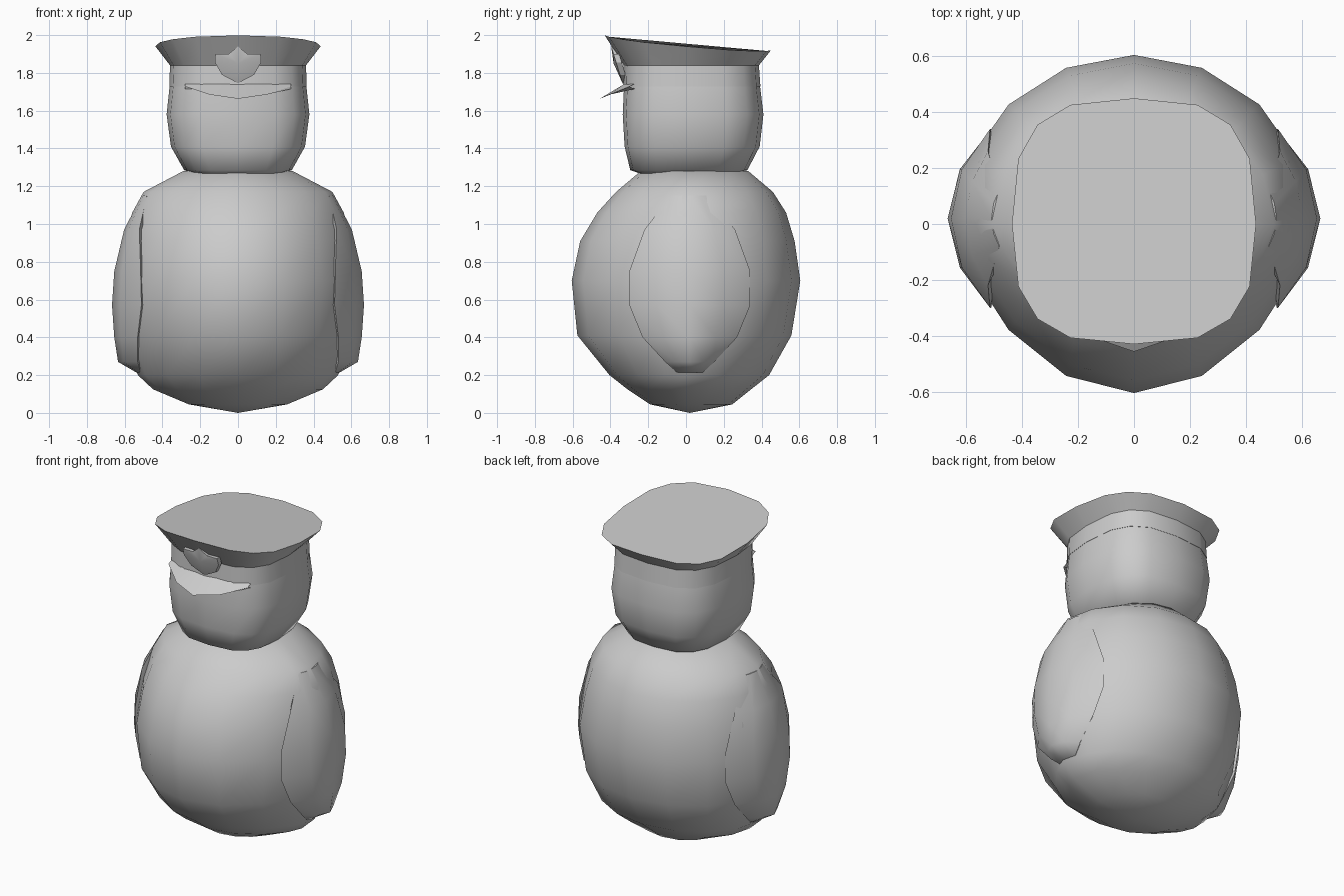
import bpy, bmesh
from math import sin, cos, pi, sqrt, radians

if "Cube" in bpy.data.objects:
    bpy.data.objects.remove(bpy.data.objects["Cube"])


def finish(name, bm, angle=40):
    bmesh.ops.recalc_face_normals(bm, faces=bm.faces)
    me = bpy.data.meshes.new(name)
    bm.to_mesh(me)
    bm.free()
    ob = bpy.data.objects.new(name, me)
    bpy.context.collection.objects.link(ob)
    bpy.ops.object.select_all(action='DESELECT')
    ob.select_set(True)
    bpy.context.view_layer.objects.active = ob
    bpy.ops.object.shade_smooth_by_angle(angle=radians(angle))
    return ob


def loft(name, rings, bottom=None, top=None, angle=40):
    """Skin closed rings; ends close to a tip point or with a flat face."""
    bm = bmesh.new()
    loops = [[bm.verts.new(p) for p in r] for r in rings]
    n = len(loops[0])
    for a, b in zip(loops, loops[1:]):
        for i in range(n):
            j = (i + 1) % n
            bm.faces.new((a[i], a[j], b[j], b[i]))
    for ring, tip in ((loops[0], bottom), (loops[-1], top)):
        if tip:
            v = bm.verts.new(tip)
            for i in range(n):
                bm.faces.new((ring[i], ring[(i + 1) % n], v))
        else:
            bm.faces.new(ring)
    return finish(name, bm, angle)


def spow(v, e):
    return (1 if v > 0 else -1) * abs(v) ** e


def section(z, rx, front, back, ex=1.0, ef=1.0, eb=1.0):
    """16-sided superellipse with separate front and back depth."""
    pts = []
    for i in range(16):
        a = 2 * pi * i / 16
        c = cos(a)
        y = -front * abs(c) ** ef if c > 0 else back * abs(c) ** eb
        pts.append((rx * spow(sin(a), ex), y, z))
    return pts


# Body: egg shape
body = [(.045, .26, .19, .245), (.125, .45, .31, .345), (.2, .53, .405, .44),
        (.41, .605, .575, .558), (.7, .635, .605, .605), (.91, .60, .56, .575),
        (1.06, .56, .47, .53), (1.17, .50, .37, .46), (1.28, .29, .24, .33)]
loft("body", [section(*r, ef=1.35) for r in body],
     bottom=(0, .02, 0), top=(0, .04, 1.3), angle=60)

# Arms: flippers hugging the sides, (z, ridge x, half width, body x)
arm = [(1.15, .51, .10, .50), (.97, .603, .24, .585), (.75, .655, .32, .63),
       (.57, .667, .32, .625), (.40, .655, .25, .60), (.27, .635, .13, .555),
       (.215, .54, .07, .53)]
for side, label in ((-1, "left_arm"), (1, "right_arm")):
    rings = []
    for z, x, w, bx in arm:
        edge = bx * sqrt(1 - (w / .58) ** 2) - .01
        mid = edge + (x - edge) * .72
        rings.append([(side * px, .02 + py, z) for px, py in
                      ((edge, -w), (mid, -w * .55), (x, 0), (mid, w * .55),
                       (edge, w), (edge - .08, 0))])
    loft(label, rings, angle=50)

# Head: rounded box
E = dict(ex=.68, ef=.68, eb=.68)
head = [(1.245, .15, .18, .18), (1.285, .285, .295, .325), (1.41, .355, .325, .39),
        (1.58, .378, .335, .41), (1.73, .362, .328, .392)]
loft("head", [section(*r, **E) for r in head], angle=60)

# Cap: straight band, flared crown, sloping top
crown = [(x, y, 1.96 - .09 * y - .02 * (x / .437) ** 2)
         for x, y, _ in section(0, .437, .43, .45, **E)]
loft("cap", [section(1.728, .364, .332, .394, **E),
             section(1.84, .36, .33, .386, **E), crown], angle=30)

# Visor: thin wedge below the band
xs = (-.28, -.15, 0, .15, .28)
rim = list(zip(xs, (-.30, -.405, -.457, -.405, -.30), (1.728, 1.685, 1.663, 1.685, 1.728)))
bm = bmesh.new()
outer = [bm.verts.new(p) for p in rim]
for z in (1.742, 1.715):
    root = [bm.verts.new((x, -.27 if abs(x) > .2 else -.325, z)) for x in xs]
    for i in range(4):
        bm.faces.new((outer[i], outer[i + 1], root[i + 1], root[i]))
finish("visor", bm, 30)

# Badge: plain shield leaning with the crown, raised in the middle
half = [(0, 1.94), (.05, 1.9), (.12, 1.9), (.122, 1.855), (.085, 1.79), (0, 1.745)]
outline = half + [(-x, z) for x, z in half[-2:0:-1]]


def lean(z):
    return -.336 - .06 * (z - 1.745) / .195


back = [(x, lean(z) + .03, z) for x, z in outline]
face = [(x, lean(z), z) for x, z in outline]
loft("badge", [back, face], top=(0, lean(1.85) - .015, 1.85), angle=25)
